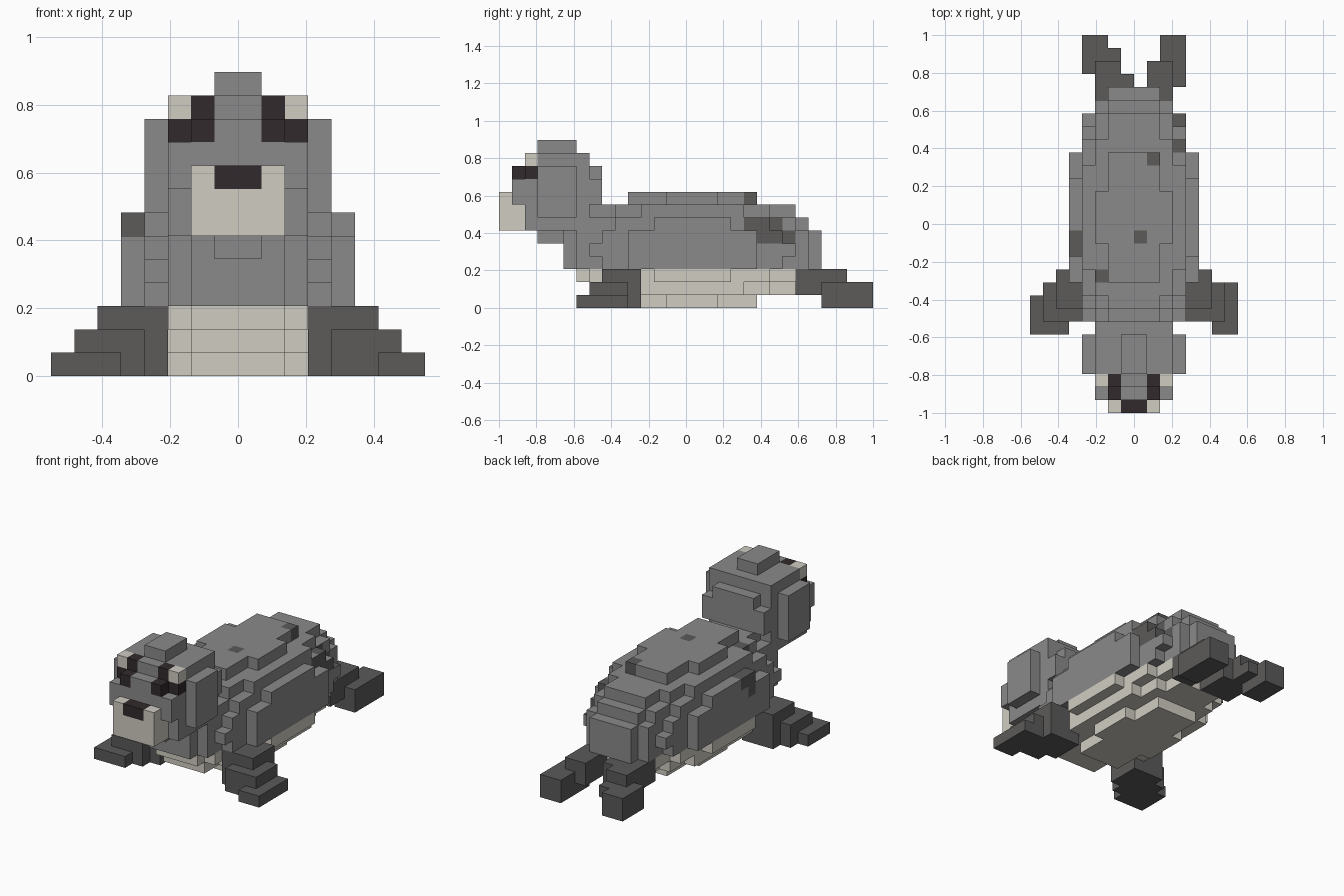
import bpy, bmesh
from mathutils import Vector

U = 2 / 29                      # edge of one block
DIRS = [(a, b, c) for a in (-1, 0, 1) for b in (-1, 0, 1) for c in (-1, 0, 1)
        if abs(a) + abs(b) + abs(c) == 1]

cube = bpy.data.objects.get("Cube")
if cube:
    bpy.data.objects.remove(cube)


def material(name, rgb):
    m = bpy.data.materials.new(name)
    m.use_nodes = True
    m.diffuse_color = (*rgb, 1)
    m.node_tree.nodes["Principled BSDF"].inputs["Base Color"].default_value = (*rgb, 1)
    return m


MATS = [material("grey_fur", (.26, .255, .258)),
        material("cream_fur", (.63, .605, .54)),
        material("dark_grey", (.106, .103, .101)),
        material("dark_brown", (.032, .023, .025))]
GREY, CREAM, DARK, BROWN = range(4)


def cells(*boxes):
    """All blocks inside the given boxes (x0, x1, y0, y1, z0, z1)."""
    return {(x, y, z) for x0, x1, y0, y1, z0, z1 in boxes
            for x in range(x0, x1) for y in range(y0, y1) for z in range(z0, z1)}


def trunk(z0, z1):
    """Blocks of the egg-shaped trunk between two heights."""
    return {(x, y, z) for x, y, z in cells((-5, 5, 5, 25, z0, z1))
            if ((x + .5) / 5) ** 2 + ((y - 14.5) / 10) ** 2 + ((z - 4) / 4.5) ** 2 < 1.099}


def sym(half, *rest):
    """Box centred on x = 0."""
    return (-half, half, *rest)


def both(x0, x1, *rest):
    """A box and its mirror image."""
    return [(x0, x1, *rest), (-x1, -x0, *rest)]


def part(name, solid, base, patches=()):
    """Makes one shell of the blocks; patches are (blocks, colour, skipped directions)."""
    bm = bmesh.new()
    verts = {}
    for cell in sorted(solid):
        for d in DIRS:
            if tuple(p + q for p, q in zip(cell, d)) in solid:
                continue
            n = Vector(d)
            s = Vector((d[1], d[2], d[0]))
            t = n.cross(s)
            centre = Vector(cell) + Vector((.5, .5, .5)) + n / 2
            ring = []
            for i, j in ((-1, -1), (1, -1), (1, 1), (-1, 1)):
                key = tuple(round(v) for v in centre + (s * i + t * j) / 2)
                if key not in verts:
                    verts[key] = bm.verts.new((key[0] * U, key[1] * U - 1, key[2] * U))
                ring.append(verts[key])
            face = bm.faces.new(ring)
            face.material_index = base
            for group, col, skip in patches:
                if cell in group and d not in skip:
                    face.material_index = col
    bmesh.ops.dissolve_limit(bm, angle_limit=.01, verts=bm.verts, edges=bm.edges,
                             delimit={'MATERIAL'})
    mesh = bpy.data.meshes.new(name)
    bm.to_mesh(mesh)
    bm.free()
    for m in MATS:
        mesh.materials.append(m)
    obj = bpy.data.objects.new(name, mesh)
    bpy.context.collection.objects.link(obj)


UP = (0, 0, 1)
SIDES = [d for d in DIRS if d != UP]

# Rounded trunk with scattered dark spots
part("body", trunk(3, 9), GREY, [
    (cells((0, 1, 13, 14, 8, 9), (1, 2, 19, 20, 8, 9), (-3, -2, 10, 11, 7, 8)), DARK, ()),
    (cells((2, 4, 19, 22, 6, 7), (2, 4, 20, 23, 5, 6)), DARK, (UP,)),
    (cells((3, 4, 20, 21, 6, 7)), DARK, ()),
    (cells((3, 4, 22, 23, 4, 5)), DARK, SIDES),
    (cells((-5, -4, 12, 14, 6, 7), (-5, -4, 12, 13, 5, 6)), DARK, ()),
])

# Pale underside
part("belly", trunk(0, 3), CREAM)

# Head with cheek pads, crown, chin, recessed eye corners and pale brows
part("head", cells(
    sym(3, 2, 7, 6, 8), sym(3, 1, 7, 8, 10), sym(2, 1, 2, 10, 11), sym(3, 2, 7, 10, 12),
    sym(4, 3, 6, 7, 11), sym(2, 7, 8, 7, 11), sym(3, 7, 8, 8, 10),
    sym(1, 3, 6, 5, 13),
), GREY, [
    (cells(*both(1, 2, 1, 2, 10, 11), *both(2, 3, 2, 3, 10, 11),
           *both(1, 2, 2, 3, 11, 12)), BROWN, ()),
    (cells(*both(2, 3, 2, 3, 11, 12)), CREAM, ()),
])

# Muzzle with nose
part("muzzle", cells(sym(2, 0, 1, 6, 9), sym(2, 1, 2, 6, 8)), CREAM,
     [(cells(sym(1, 0, 1, 8, 9)), BROWN, ())])

# Front flippers, stepping outward to the ground
part("left_front_flipper", cells(
    (3, 6, 8, 11, 0, 3), (4, 7, 7, 10, 0, 2), (6, 8, 6, 10, 0, 1)), DARK)
part("right_front_flipper", cells(
    (-6, -3, 8, 11, 0, 3), (-7, -4, 7, 10, 0, 2), (-8, -5, 6, 9, 0, 1)), DARK)

# Hind flippers, trailing behind
part("left_hind_flipper", cells((1, 3, 23, 27, 1, 3), (2, 4, 25, 29, 0, 2)), DARK)
part("right_hind_flipper", cells(
    (-3, -1, 23, 27, 1, 3), (-1, 0, 23, 26, 1, 3),
    (-2, -1, 25, 28, 1, 2), (-4, -2, 26, 29, 0, 2)), DARK)
